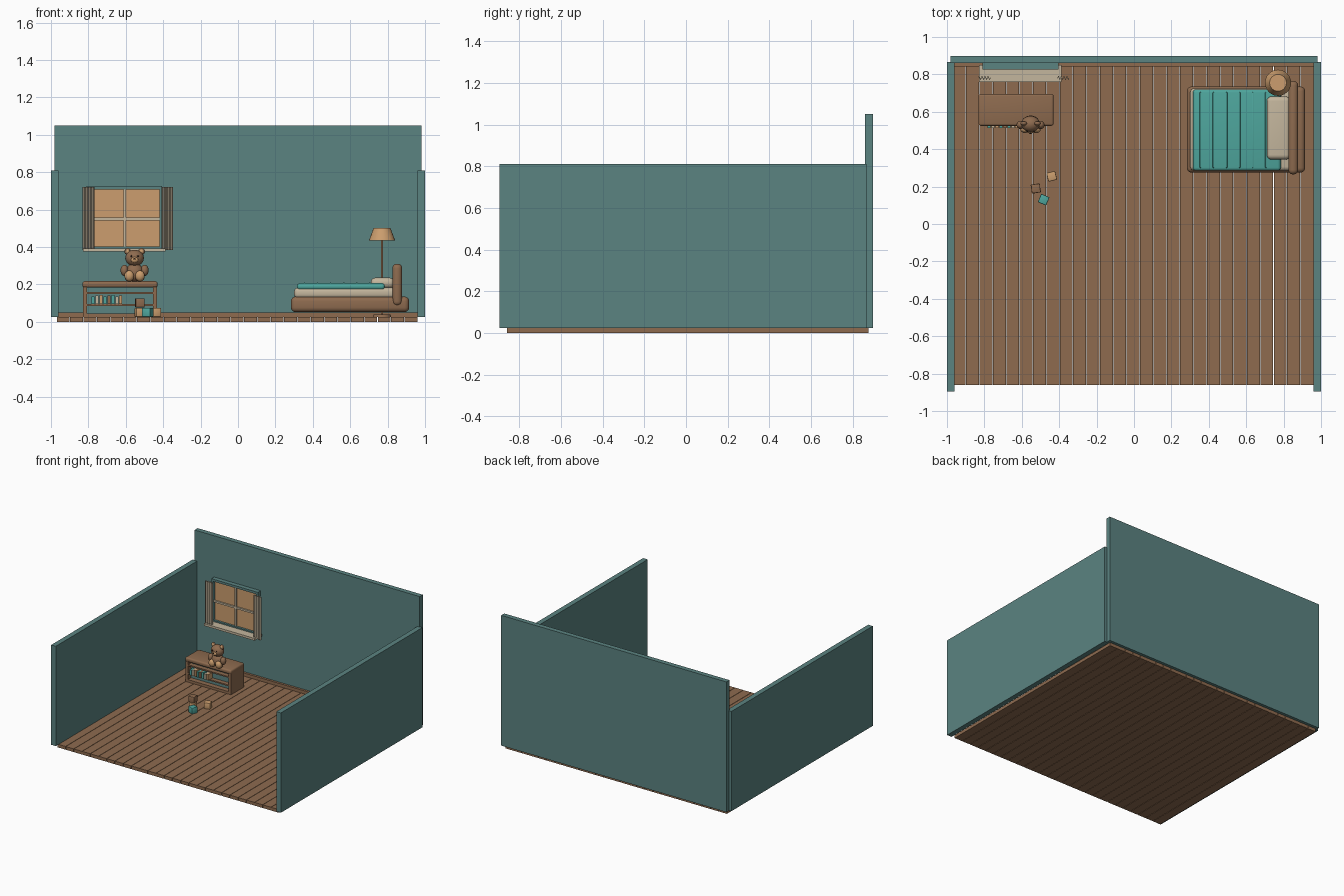
import bpy, bmesh, math
from mathutils import Vector

if "Cube" in bpy.data.objects:
    bpy.data.objects.remove(bpy.data.objects["Cube"], do_unlink=True)


def material(name, r, g, b):
    col = [((c / 255 + 0.055) / 1.055) ** 2.4 for c in (r, g, b)] + [1]
    m = bpy.data.materials.new(name)
    m.use_nodes = True
    m.diffuse_color = col
    m.node_tree.nodes["Principled BSDF"].inputs["Base Color"].default_value = col
    return m


WALL = material("muted teal paint", 91, 131, 129)
WOOD = material("brown wood", 142, 107, 79)
TAN = material("warm tan", 204, 158, 110)
CREAM = material("cream cloth", 196, 182, 157)
TEAL = material("bright teal", 78, 166, 157)
DARK = material("dark brown", 50, 36, 28)


def finish(bm, name, mat, smooth=False):
    bmesh.ops.recalc_face_normals(bm, faces=bm.faces[:])
    me = bpy.data.meshes.new(name)
    bm.to_mesh(me)
    bm.free()
    me.materials.append(mat)
    ob = bpy.data.objects.new(name, me)
    bpy.context.scene.collection.objects.link(ob)
    if smooth:
        bpy.ops.object.select_all(action='DESELECT')
        ob.select_set(True)
        bpy.context.view_layer.objects.active = ob
        bpy.ops.object.shade_smooth_by_angle(angle=math.radians(40))
    return ob


def box(name, mat, x, y, z, bevel=0, segments=3, turn=0):
    """Box given by its (low, high) range on each axis."""
    bm = bmesh.new()
    bmesh.ops.create_cube(bm, size=1)
    bmesh.ops.scale(bm, verts=bm.verts, vec=[r[1] - r[0] for r in (x, y, z)])
    if bevel:
        bmesh.ops.bevel(bm, geom=bm.edges[:], offset=bevel, segments=segments,
                        profile=0.5, affect='EDGES')
    ob = finish(bm, name, mat, bevel > 0)
    ob.location = [(r[0] + r[1]) / 2 for r in (x, y, z)]
    ob.rotation_euler.z = turn
    return ob


def ball(name, mat, center, radii):
    bm = bmesh.new()
    bmesh.ops.create_uvsphere(bm, u_segments=20, v_segments=12, radius=1)
    bmesh.ops.scale(bm, verts=bm.verts, vec=radii)
    ob = finish(bm, name, mat, True)
    ob.location = center
    return ob


def cone(name, mat, x, y, z, low, high, caps=True):
    bm = bmesh.new()
    bmesh.ops.create_cone(bm, cap_ends=caps, segments=24, radius1=low,
                          radius2=high, depth=z[1] - z[0])
    ob = finish(bm, name, mat, True)
    ob.location = (x, y, (z[0] + z[1]) / 2)
    return ob


# Room shell
for side, s in (("left", 1), ("right", -1)):
    box(side + "_wall", WALL, sorted((s * 0.96, s)), (-0.895, 0.865), (0.025, 0.81))
box("back_wall", WALL, (-0.98, 0.98), (0.86, 0.898), (0.025, 1.05))
box("skirting_board", WOOD, (-0.96, 0.96), (0.842, 0.86), (0.025, 0.05))

# Floor planks with narrow gaps
planks, pitch = 27, 0.0715
for i in range(planks):
    x = -0.97 + i * pitch
    box("floor_plank", WOOD, (x + 0.0015, x + pitch - 0.0015), (-0.86, 0.875), (0, 0.025))

# Window
wx, wz = -0.605, 0.55
box("window_glass", TAN, (-0.79, -0.42), (0.842, 0.86), (0.39, 0.71))
for z in (0.385, 0.708):
    box("window_rail", WALL, (-0.81, -0.405), (0.825, 0.86), (z, z + 0.018))
for x in (-0.81, -0.42):
    box("window_stile", WALL, (x, x + 0.015), (0.825, 0.86), (0.39, 0.72))
box("window_upright_bar", CREAM, (wx - 0.007, wx + 0.007), (0.83, 0.845), (0.39, 0.71))
box("window_cross_bar", CREAM, (-0.8, -0.41), (0.83, 0.845), (wz - 0.007, wz + 0.007))
box("window_sill", CREAM, (-0.83, -0.388), (0.76, 0.85), (0.375, 0.393))


# Pleated curtains
def curtain(name, x0, x1):
    bm = bmesh.new()
    steps, thick = 32, 0.008
    rows = []
    for i in range(steps + 1):
        x = x0 + (x1 - x0) * i / steps
        y = 0.777 + 0.008 * math.sin(i / steps * math.tau * 4)
        rows.append([bm.verts.new((x, y + dy, z)) for dy, z in
                     ((0, 0.383), (0, 0.722), (thick, 0.722), (thick, 0.383))])
    for a, b in zip(rows, rows[1:]):
        for k in range(4):
            bm.faces.new((a[k], a[k - 1], b[k - 1], b[k]))
    bm.faces.new(rows[0])
    bm.faces.new(rows[-1])
    finish(bm, name, CREAM, True)


curtain("right_curtain", -0.832, -0.768)
curtain("left_curtain", -0.408, -0.347)

# Bookcase
box("bookcase_top", WOOD, (-0.832, -0.43), (0.525, 0.695), (0.183, 0.217), 0.012)
box("bookcase_base", WOOD, (-0.83, -0.432), (0.53, 0.69), (0.025, 0.045))
for x in (-0.83, -0.454):
    box("bookcase_side", WOOD, (x, x + 0.022), (0.53, 0.69), (0.025, 0.2))
box("bookcase_back", WALL, (-0.815, -0.445), (0.57, 0.685), (0.04, 0.19))
for z in (0.084, 0.15):
    box("bookcase_shelf", WOOD, (-0.815, -0.445), (0.535, 0.6), (z, z + 0.01))
book_colours = (TEAL, CREAM, TAN, TEAL, WOOD)
for i in range(8):
    x = -0.782 + i * 0.021
    box("book", book_colours[i % 5], (x, x + 0.016), (0.514, 0.57),
        (0.094, 0.136 + 0.004 * (i % 3)))

# Teddy bear sitting on the bookcase
bear = Vector((-0.553, 0.535, 0))


def bear_part(name, mat, offset, radii):
    ball(name, mat, bear + Vector(offset), radii)


bear_part("bear_body", WOOD, (0, 0.005, 0.264), (0.048, 0.04, 0.05))
bear_part("bear_head", WOOD, (0, 0, 0.341), (0.05, 0.043, 0.044))
bear_part("bear_muzzle", TAN, (0, -0.037, 0.331), (0.02, 0.014, 0.016))
bear_part("bear_nose", DARK, (0, -0.05, 0.337), (0.006, 0.004, 0.005))
for s in (-1, 1):
    bear_part("bear_ear", WOOD, (s * 0.037, 0.003, 0.376), (0.018, 0.011, 0.018))
    bear_part("bear_inner_ear", TAN, (s * 0.037, -0.006, 0.376), (0.011, 0.005, 0.011))
    bear_part("bear_arm", WOOD, (s * 0.054, -0.005, 0.275), (0.021, 0.022, 0.03))
    bear_part("bear_leg", WOOD, (s * 0.028, -0.015, 0.24), (0.025, 0.03, 0.025))
    bear_part("bear_foot", TAN, (s * 0.029, -0.03, 0.246), (0.025, 0.018, 0.028))
    bear_part("bear_eye", DARK, (s * 0.018, -0.039, 0.351), (0.005, 0.004, 0.005))

# Toy blocks
for mat, x, y, z, turn in ((TAN, -0.525, 0.19, 0.026, 0.2), (WOOD, -0.525, 0.19, 0.077, 0.1),
                           (TEAL, -0.483, 0.13, 0.026, -0.4), (TAN, -0.44, 0.255, 0.026, 0.25)):
    h = 0.024
    box("toy_block", mat, (x - h, x + h), (y - h, y + h), (z, z + 2 * h), 0.004, 2, turn)

# Bed
box("bed_base", WOOD, (0.283, 0.915), (0.275, 0.735), (0.052, 0.135), 0.025, 4)
box("mattress", CREAM, (0.3, 0.85), (0.285, 0.725), (0.125, 0.183), 0.022, 4)
box("blanket", TEAL, (0.315, 0.785), (0.285, 0.72), (0.17, 0.207), 0.017, 4)
for i in range(6):
    x = 0.355 + i * 0.07
    box("blanket_fold", TEAL, (x - 0.004, x + 0.004), (0.3, 0.705), (0.2, 0.211), 0.0035, 2)
box("pillow", CREAM, (0.71, 0.835), (0.345, 0.682), (0.18, 0.236), 0.025, 5)
box("headboard", WOOD, (0.825, 0.878), (0.265, 0.765), (0.085, 0.31), 0.025, 5)

# Standing lamp behind the bed
lx, ly = 0.77, 0.755
cone("lamp_base", WOOD, lx, ly, (0.025, 0.04), 0.05, 0.045)
cone("lamp_pole", WOOD, lx, ly, (0.035, 0.45), 0.006, 0.006)
cone("lamp_shade", TAN, lx, ly, (0.435, 0.502), 0.07, 0.045)
